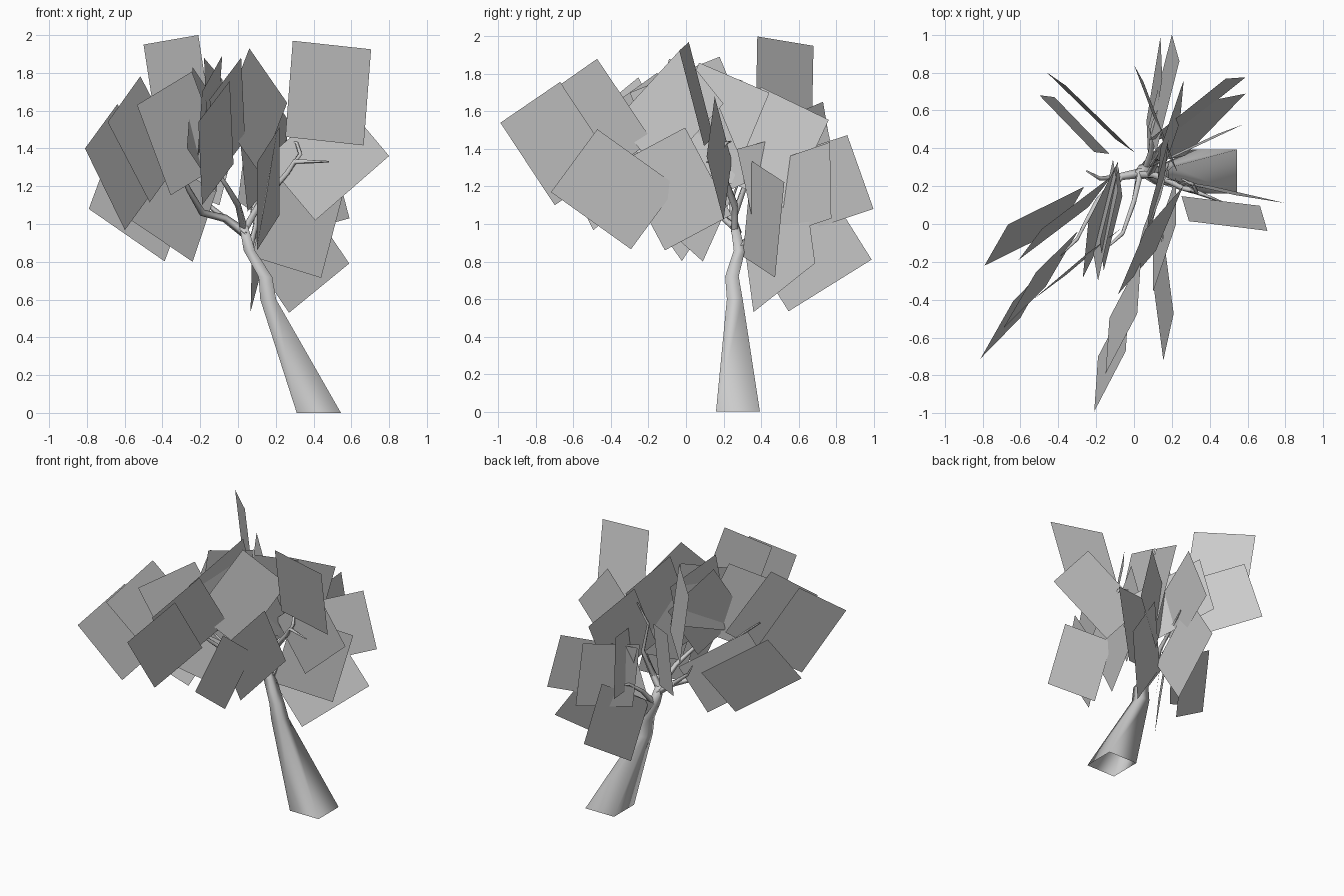
import bpy, bmesh
from mathutils import Vector

grey = bpy.data.materials.new("pale_grey")
grey.diffuse_color = (0.6, 0.6, 0.6, 1)


def finish(name, bm, smooth=False):
    me = bpy.data.meshes.new(name)
    for f in bm.faces:
        f.smooth = smooth
    bm.to_mesh(me)
    bm.free()
    me.materials.append(grey)
    ob = bpy.data.objects.new(name, me)
    bpy.context.collection.objects.link(ob)
    return ob


def limb(name, path, level=False):
    """Four-sided smooth tube along (x, y, z, half width) points."""
    bm = bmesh.new()
    pts = [Vector(p[:3]) for p in path]
    rings = []
    for i, p in enumerate(pts):
        t = pts[min(i + 1, len(pts) - 1)] - pts[max(i - 1, 0)]
        if level:
            a, b = Vector((1, 0, 0)), Vector((0, 1, 0))
        else:
            t.normalize()
            a = t.cross(Vector((0.31, -0.8, 0.5))).normalized()
            b = t.cross(a)
        h = path[i][3] * (1 if level else 0.75)
        rings.append([bm.verts.new(p + a * h * s + b * h * r)
                      for s, r in ((-1, -1), (1, -1), (1, 1), (-1, 1))])
    for r0, r1 in zip(rings, rings[1:]):
        for k in range(4):
            j = (k + 1) % 4
            bm.faces.new((r0[k], r0[j], r1[j], r1[k]))
    bm.faces.new(rings[-1])
    finish(name, bm, True)


def foliage(name, cards, long=0.527, short=0.42):
    """Flat rectangular leaf cards: corner, long direction, short direction."""
    bm = bmesh.new()
    for c, l, s in cards:
        c, l, s = Vector(c), Vector(l).normalized(), Vector(s)
        s = (s - l * s.dot(l)).normalized() * short
        l = l * long
        bm.faces.new([bm.verts.new(v) for v in (c, c + l, c + l + s, c + s)])
    finish(name, bm)


# Trunk
limb("trunk", [(.428, .277, 0, .117), (.16, .26, .60, .042), (.145, .245, .72, .036),
               (.06, .285, .86, .03), (.03, .26, .99, .022)], True)

# Branches and twigs
limb("left_branch", [(.04, .27, .95, .026), (-.07, .25, 1.03, .02), (-.19, .12, 1.06, .018),
                     (-.26, .0, 1.18, .013), (-.30, -.08, 1.27, .01), (-.45, -.22, 1.40, .004)])
limb("left_twig", [(-.07, .25, 1.03, .015), (-.18, .24, 1.12, .01), (-.25, .28, 1.22, .004)])
limb("right_branch", [(.03, .26, .96, .024), (.11, .26, 1.1, .02), (.20, .22, 1.20, .018),
                      (.26, .19, 1.27, .016), (.30, .18, 1.33, .014), (.48, .11, 1.33, .004)])
limb("right_twig", [(.28, .19, 1.30, .014), (.33, .17, 1.37, .012), (.31, .21, 1.43, .01),
                    (.25, .24, 1.44, .004)])
limb("front_branch", [(.03, .26, .98, .02), (.0, .12, 1.1, .016), (-.06, -.05, 1.2, .012),
                      (-.16, -.14, 1.35, .004)])
limb("upper_branch", [(.08, .26, 1.05, .018), (.12, .33, 1.25, .014), (.09, .31, 1.45, .01),
                      (.13, .38, 1.62, .004)])
limb("back_branch", [(.06, .28, .86, .02), (.09, .38, .98, .014), (.1, .52, 1.08, .01),
                     (.16, .68, 1.12, .004)])

# Leaf cards grouped by side of the crown
foliage("left_leaves", [
    ((-.81, -.71, 1.40), (.215, .22, -.44), (.17, .30, .235)),
    ((-.69, -.55, 1.54), (.225, .22, -.43), (.175, .30, .245)),
    ((-.535, -.40, 1.63), (.175, .13, -.47), (.295, .25, .18)),
    ((-.79, -.22, 1.08), (.405, .20, -.28), (.12, .21, .325)),
    ((-.61, -.19, 1.05), (.37, .28, -.25), (.12, .16, .36)),
])
foliage("front_leaves", [
    ((.155, -.72, 1.17), (-.055, .42, -.30), (.055, .25, .34)),
    ((-.21, -.99, 1.54), (.02, .29, -.44), (.17, .33, .215)),
    ((-.15, -.79, 1.66), (.02, .29, -.43), (.17, .33, .21)),
    ((.06, -.03, 1.93), (-.14, -.33, -.36), (.196, .22, -.30)),
    ((.10, -.36, 1.325), (0, .25, -.47), (.12, .36, .175)),
])
foliage("right_leaves", [
    ((.29, .015, 1.97), (-.04, .135, -.52), (.415, -.05, -.05)),
    ((.80, .11, 1.36), (-.39, .09, -.34), (-.25, .04, .30)),
    ((.27, .36, .53), (.33, .34, .27), (-.25, -.05, .37)),
    ((.44, .475, .715), (.135, .05, .515), (-.36, -.17, .12)),
    ((.59, .775, 1.03), (-.40, -.32, -.11), (-.11, -.01, .41)),
])
foliage("back_leaves", [
    ((-.50, .68, 1.95), (.08, -.01, -.52), (.30, -.31, .05)),
    ((-.46, .80, 1.25), (.36, -.35, -.15), (.09, -.06, .40)),
    ((.14, .99, .81), (-.075, -.45, -.28), (.01, -.22, .36)),
    ((.20, 1.0, 1.08), (-.12, -.47, -.155), (.04, -.14, .395)),
    ((0, .84, 1.12), (.17, -.45, -.12), (.05, -.09, .40)),
])
foliage("crown_leaves", [
    ((.14, .40, 1.73), (-.02, -.22, -.47), (.12, .35, -.18)),
    ((-.18, -.09, 1.88), (.02, -.15, -.49), (.10, .40, -.12)),
    ((-.24, .02, 1.83), (-.03, -.3, -.42), (.16, .33, -.22)),
    ((-.19, -.30, 1.70), (.10, .45, .18), (-.03, .14, -.38)),
    ((0, -.22, 1.55), (.05, .20, -.48), (.14, .36, .15)),
    ((.08, .07, 1.86), (-.02, -.20, -.48), (.10, .37, -.15)),
])
